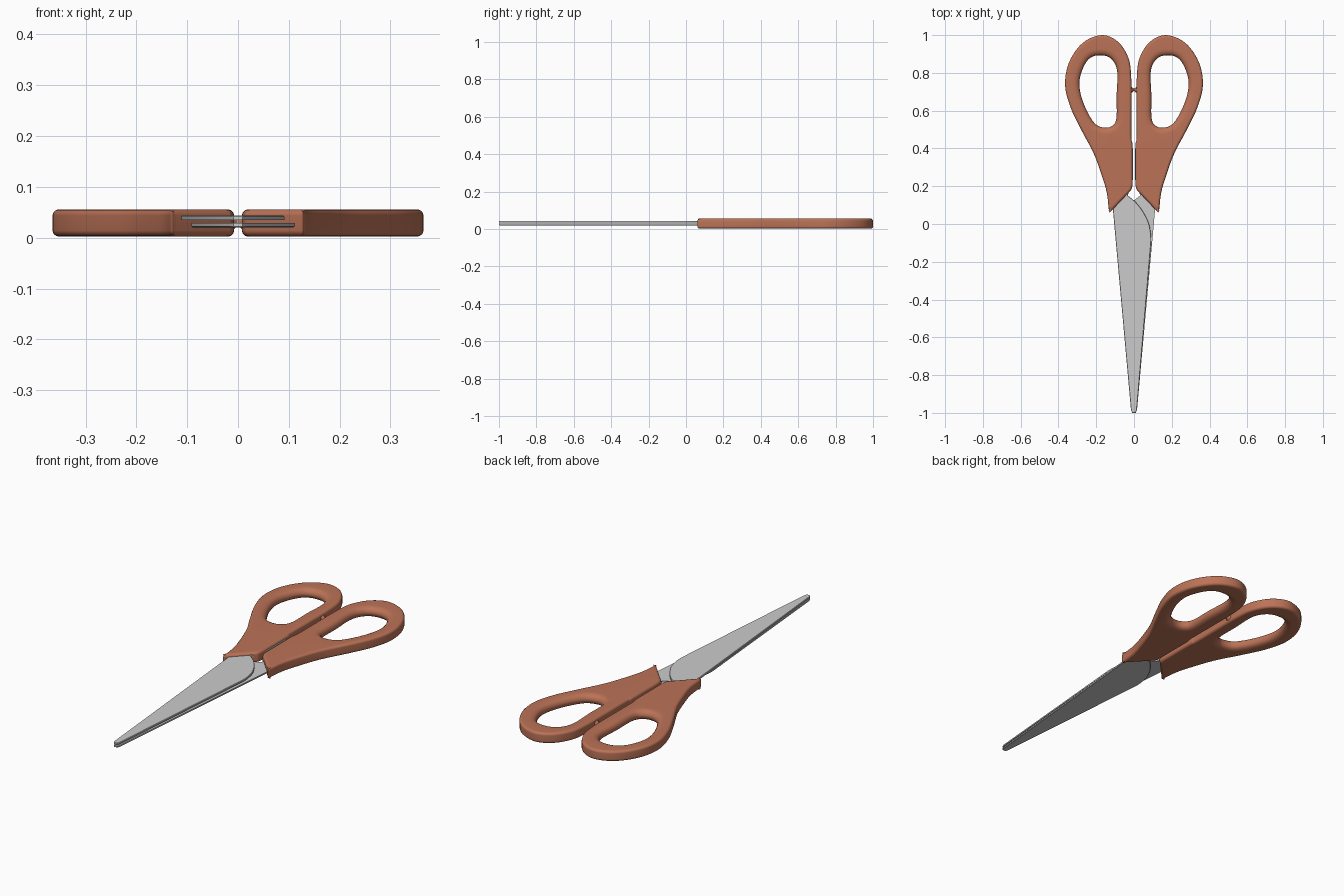
import bpy, bmesh, math
from mathutils import Vector

if "Cube" in bpy.data.objects:
    bpy.data.objects.remove(bpy.data.objects["Cube"])

BOT, TOP = 0.002, 0.056
MID = (BOT + TOP) / 2


def smooth_path(pts, n=6, closed=False):
    """Catmull-Rom curve through 2D points."""
    p = [Vector(q) for q in pts]
    m = len(p)
    out = []
    for i in range(m if closed else m - 1):
        idx = [i - 1, i, i + 1, i + 2]
        a, b, c, d = [p[k % m] if closed else p[max(0, min(m - 1, k))] for k in idx]
        for s in range(n):
            t = s / n
            out.append(0.5 * (2 * b + (c - a) * t + (2 * a - 5 * b + 4 * c - d) * t * t
                              + (3 * b - a - 3 * c + d) * t ** 3))
    if not closed:
        out.append(p[-1])
    return out


def inset(loop, d):
    """Move a counter-clockwise loop inward by d (negative = outward)."""
    res, m = [], len(loop)
    for i in range(m):
        e1 = (loop[i] - loop[i - 1]).normalized()
        e2 = (loop[(i + 1) % m] - loop[i]).normalized()
        n1, n2 = Vector((-e1.y, e1.x)), Vector((-e2.y, e2.x))
        res.append(loop[i] + (n1 + n2) * (d / max(0.5, 1 + n1.dot(n2))))
    return res


def wall(bm, loop, profile):
    """Stack inset loops; return bottom and top edge loops."""
    rings = [[bm.verts.new((q.x, q.y, z)) for q in inset(loop, d)] for d, z in profile]
    m = len(loop)
    for a, b in zip(rings, rings[1:]):
        for i in range(m):
            j = (i + 1) % m
            bm.faces.new((a[i], a[j], b[j], b[i]))
    return [[bm.edges.get((r[i], r[(i + 1) % m])) for i in range(m)]
            for r in (rings[0], rings[-1])]


def finish(bm, name, angle, mat=None):
    bmesh.ops.recalc_face_normals(bm, faces=bm.faces)
    me = bpy.data.meshes.new(name)
    bm.to_mesh(me)
    bm.free()
    ob = bpy.data.objects.new(name, me)
    bpy.context.collection.objects.link(ob)
    bpy.ops.object.select_all(action='DESELECT')
    ob.select_set(True)
    bpy.context.view_layer.objects.active = ob
    bpy.ops.object.shade_smooth_by_angle(angle=math.radians(angle))
    if mat:
        me.materials.append(mat)
        wn = ob.modifiers.new("weighted_normal", 'WEIGHTED_NORMAL')
        wn.keep_sharp = True
    return ob


plastic = bpy.data.materials.new("handle_plastic")
plastic.diffuse_color = (0.50, 0.17, 0.095, 1)
plastic.use_nodes = True
plastic.node_tree.nodes["Principled BSDF"].inputs["Base Color"].default_value = plastic.diffuse_color

# Handle outline and finger hole (right side, counter-clockwise)
OUTER = smooth_path([(0.122, 0.067), (0.132, 0.068), (0.143, 0.16), (0.165, 0.24), (0.212, 0.37),
                     (0.28, 0.50), (0.337, 0.62), (0.365, 0.74), (0.342, 0.86), (0.27, 0.96),
                     (0.17, 1.0), (0.085, 0.965), (0.03, 0.88), (0.015, 0.78), (0.014, 0.62),
                     (0.014, 0.46), (0.008, 0.42), (0.008, 0.30), (0.008, 0.21), (0.015, 0.18)])
HOLE = smooth_path([(0.093, 0.56), (0.115, 0.52), (0.155, 0.51), (0.205, 0.53), (0.25, 0.60),
                    (0.283, 0.69), (0.287, 0.77), (0.257, 0.85), (0.215, 0.888), (0.15, 0.89),
                    (0.108, 0.86), (0.088, 0.80), (0.092, 0.68)], closed=True)


def both_sides(half):
    """Mirror a half profile (depth, distance from face) about the middle height."""
    return [(d, BOT + h) for d, h in half] + [(d, TOP - h) for d, h in reversed(half)]


EDGE = both_sides([(0.013, 0), (0.007, 0.0015), (0.002, 0.006), (0, 0.012)])
RIM = both_sides([(-0.034, 0), (-0.022, 0.002), (-0.012, 0.006), (-0.005, 0.012), (0, 0.022)])


def handle(name, side):
    bm = bmesh.new()
    for o, h in zip(wall(bm, OUTER, EDGE), wall(bm, HOLE, RIM)):
        bmesh.ops.triangle_fill(bm, use_beauty=True, edges=o + h)
    for v in bm.verts:
        v.co.x *= side
    return finish(bm, name, 40, plastic)


# Stop bumps that meet between the handles
def bump(name, side):
    bm = bmesh.new()
    bmesh.ops.create_cone(bm, cap_ends=True, segments=16, radius1=0.022, radius2=0.006, depth=0.02)
    for v in bm.verts:
        x, y, z = v.co
        v.co = (side * (0.0105 - z), 0.71 + y, MID + x)
    return finish(bm, name, 40, plastic)


# Blade outline with hidden tang; the rounded shoulder crosses to the other side
BLADE = ([Vector(q) for q in [(-0.004, 0.40), (-0.06, 0.40), (-0.105, 0.20), (-0.111, 0.07),
                              (-0.016, -0.985), (-0.009, -1.0), (0.009, -1.0), (0.015, -0.985)]]
         + smooth_path([(0.091, -0.09), (0.089, -0.05), (0.076, 0.01), (0.045, 0.07),
                        (0.005, 0.12), (-0.033, 0.15)], 4)
         + [Vector((-0.018, 0.20)), Vector((-0.004, 0.24))])


def blade(name, flip):
    bm = bmesh.new()
    prof = [(0.0, 0.035), (0.0, 0.042), (0.002, 0.044)]
    for edges in wall(bm, BLADE, prof):
        bmesh.ops.triangle_fill(bm, use_beauty=True, edges=edges)
    if flip:  # half turn about the long axis
        for v in bm.verts:
            v.co.x, v.co.z = -v.co.x, 0.064 - v.co.z
    return finish(bm, name, 30)


for label, s in (("right", 1), ("left", -1)):
    handle(label + "_handle", s)
    bump(label + "_stop_bump", s)
blade("upper_blade", False)
blade("lower_blade", True)
